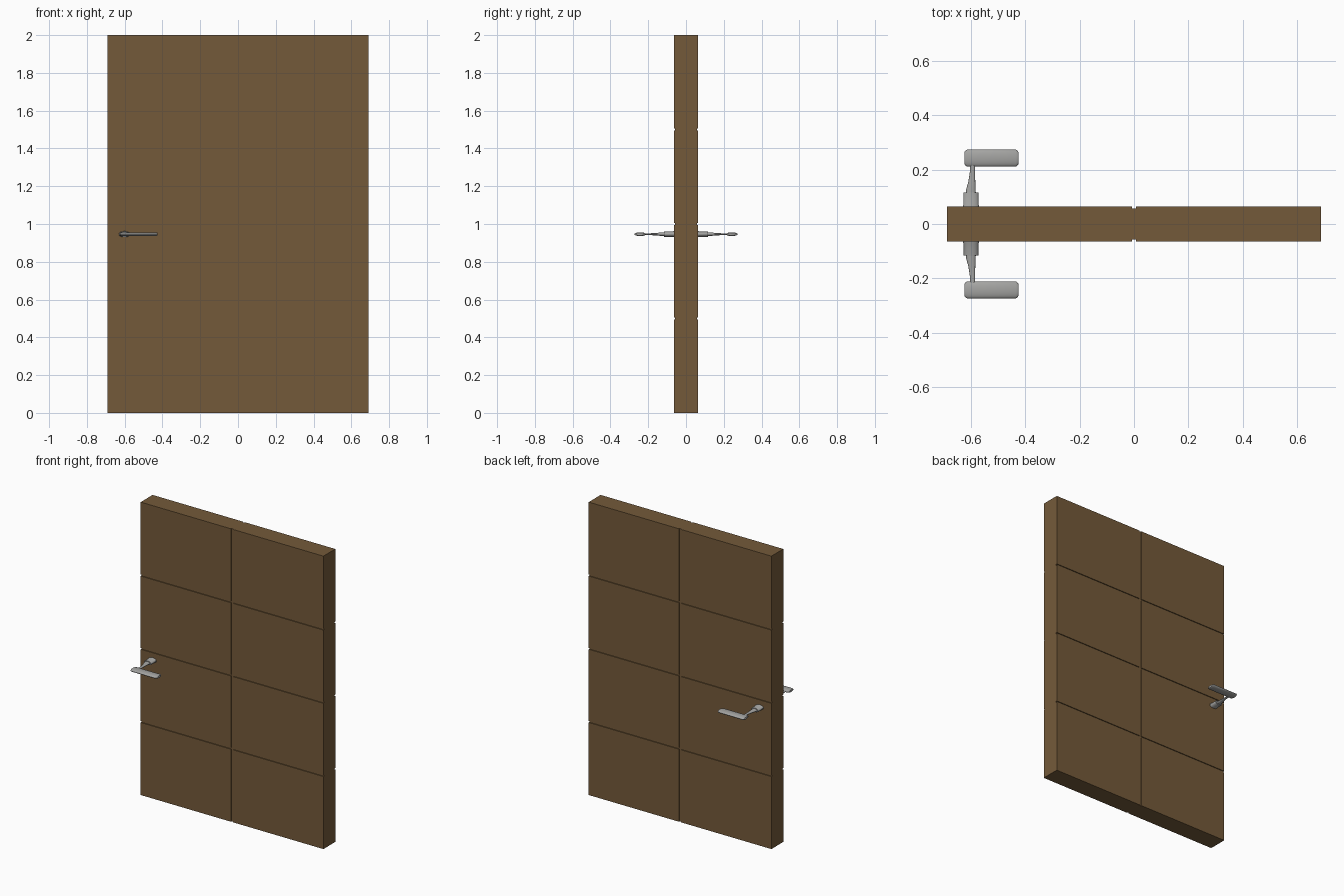
import bpy, bmesh, math
from mathutils import Matrix

if "Cube" in bpy.data.objects:
    bpy.data.objects.remove(bpy.data.objects["Cube"])


def material(name, rgb):
    m = bpy.data.materials.new(name)
    m.diffuse_color = (*rgb, 1)
    m.use_nodes = True
    m.node_tree.nodes["Principled BSDF"].inputs["Base Color"].default_value = m.diffuse_color
    return m


WOOD = material("brown wood", (0.175, 0.102, 0.042))
METAL = material("grey metal", (0.37, 0.37, 0.36))


def finish(bm, name, mat, smooth=False):
    bmesh.ops.recalc_face_normals(bm, faces=bm.faces)
    me = bpy.data.meshes.new(name)
    bm.to_mesh(me)
    bm.free()
    me.materials.append(mat)
    ob = bpy.data.objects.new(name, me)
    bpy.context.collection.objects.link(ob)
    if smooth:
        bpy.context.view_layer.objects.active = ob
        ob.select_set(True)
        bpy.ops.object.shade_smooth_by_angle(angle=math.radians(35))
        ob.select_set(False)
    return ob


def box(name, x0, x1, y0, y1, z0, z1):
    bm = bmesh.new()
    mat = Matrix.Translation(((x0 + x1) / 2, (y0 + y1) / 2, (z0 + z1) / 2)) \
        @ Matrix.Diagonal((x1 - x0, y1 - y0, z1 - z0, 1))
    bmesh.ops.create_cube(bm, size=1, matrix=mat)
    return finish(bm, name, WOOD)


def loft(name, rings, place, n=24):
    """Skin ellipses given as (distance, centre offset, half width, half height)."""
    bm = bmesh.new()
    loops = []
    for d, c, w, h in rings:
        loops.append([bm.verts.new(place(d, c + w * math.cos(2 * math.pi * i / n),
                                         h * math.sin(2 * math.pi * i / n)))
                      for i in range(n)])
    for a, b in zip(loops, loops[1:]):
        for i in range(n):
            bm.faces.new((a[i], a[(i + 1) % n], b[(i + 1) % n], b[i]))
    bm.faces.new(loops[0])
    bm.faces.new(loops[-1])
    return finish(bm, name, METAL, True)


W, FACE, CORE = 0.69, 0.064, 0.058
HZ = 0.946

# door core, showing at the bottom of the grooves
box("door_core", -W, W, -CORE, CORE, 0, 2)

for s, side in ((-1, "front"), (1, "back")):
    # eight raised panels per side, parted by narrow grooves
    for r in range(4):
        z0 = r * 0.5 + (0.005 if r else 0)
        z1 = (r + 1) * 0.5 - (0.005 if r < 3 else 0)
        for c, (x0, x1) in enumerate(((-W, -0.008), (0.008, W))):
            y0, y1 = sorted((s * CORE, s * FACE))
            box(f"{side}_panel_{r}_{c}", x0, x1, y0, y1, z0, z1)

    def outward(d, a, b, s=s):
        return (a, s * d, HZ + b)

    def sideways(d, a, b, s=s):
        return (d, s * a, HZ + b)

    # collar against the door
    loft(f"{side}_handle_collar", [
        (0.055, -0.601, 0.030, 0.016), (0.068, -0.601, 0.030, 0.016),
        (0.070, -0.601, 0.028, 0.015), (0.114, -0.601, 0.028, 0.015),
        (0.117, -0.601, 0.026, 0.014)], outward)
    # neck tapering towards the grip
    loft(f"{side}_handle_neck", [
        (0.110, -0.602, 0.019, 0.010), (0.130, -0.601, 0.017, 0.009),
        (0.155, -0.598, 0.013, 0.007), (0.185, -0.596, 0.010, 0.005),
        (0.205, -0.595, 0.009, 0.005), (0.225, -0.595, 0.009, 0.005)], outward)
    # flat oval grip with chamfered ends
    loft(f"{side}_handle_grip", [
        (-0.625, 0.243, 0.022, 0.007), (-0.622, 0.243, 0.027, 0.0085),
        (-0.616, 0.243, 0.031, 0.010), (-0.435, 0.243, 0.031, 0.010),
        (-0.429, 0.243, 0.027, 0.0085), (-0.426, 0.243, 0.022, 0.007)], sideways)
